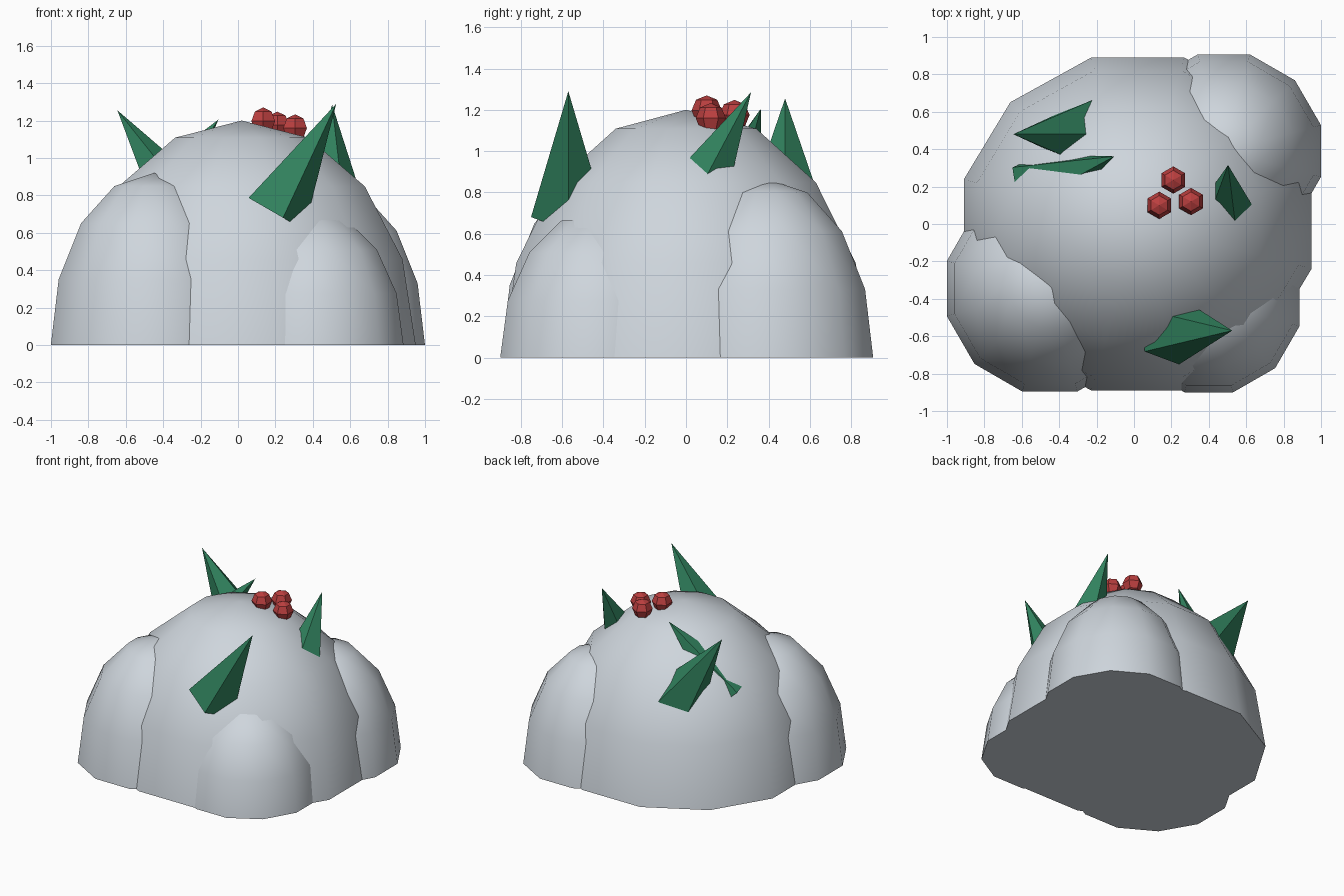
import bpy, bmesh, math
from mathutils import Vector, Matrix, Euler

if "Cube" in bpy.data.objects:
    bpy.data.objects.remove(bpy.data.objects["Cube"])


def material(name, rgb):
    m = bpy.data.materials.new(name)
    m.diffuse_color = (*rgb, 1)
    m.use_nodes = True
    m.node_tree.nodes["Principled BSDF"].inputs["Base Color"].default_value = m.diffuse_color
    return m


SNOW = material("pale_snow", (0.62, 0.67, 0.72))
LEAF = material("leaf_green", (0.03, 0.22, 0.11))
BERRY = material("berry_red", (0.50, 0.05, 0.05))


def finish(bm, name, mat):
    bmesh.ops.recalc_face_normals(bm, faces=bm.faces)
    me = bpy.data.meshes.new(name)
    bm.to_mesh(me)
    bm.free()
    me.materials.append(mat)
    ob = bpy.data.objects.new(name, me)
    bpy.context.collection.objects.link(ob)
    return ob


def dome(name, x, y, rx, ry, h):
    """Smooth 12-sided half ellipsoid with a flat base on the ground."""
    bm = bmesh.new()
    bmesh.ops.create_uvsphere(bm, u_segments=12, v_segments=8, radius=1)
    bmesh.ops.delete(bm, geom=[v for v in bm.verts if v.co.z < -0.01], context='VERTS')
    bmesh.ops.holes_fill(bm, edges=[e for e in bm.edges if e.is_boundary], sides=0)
    bm.transform(Matrix.Translation((x, y, 0)) @ Matrix.Diagonal((rx, ry, h, 1))
                 @ Matrix.Rotation(math.radians(15), 4, 'Z'))
    ob = finish(bm, name, SNOW)
    bpy.ops.object.select_all(action='DESELECT')
    ob.select_set(True)
    bpy.context.view_layer.objects.active = ob
    bpy.ops.object.shade_smooth_by_angle(angle=math.radians(50))


def leaf(name, tip, tilt_x, tilt_y, r=0.19, h=0.67):
    """Flat five-sided spike, tilted, placed by its tip."""
    rot = Euler((math.radians(tilt_x), math.radians(tilt_y), 0)).to_matrix()
    bm = bmesh.new()
    top = bm.verts.new(tip)
    ring = []
    for i in range(5):
        a = math.tau * i / 5
        ring.append(bm.verts.new(Vector(tip) + rot @ Vector((r * math.cos(a), r * math.sin(a), -h))))
    for i in range(5):
        bm.faces.new((top, ring[i], ring[(i + 1) % 5]))
    bm.faces.new(ring)
    finish(bm, name, LEAF)


def berry(name, pos):
    """Faceted six-sided ball."""
    bm = bmesh.new()
    bmesh.ops.create_uvsphere(bm, u_segments=6, v_segments=4, radius=0.073)
    bm.transform(Matrix.Translation(pos))
    finish(bm, name, BERRY)


# Snow mound with three side lumps
dome("snow_mound", 0.02, 0, 0.963, 0.921, 1.2)
dome("snow_lump_front_left", -0.45, -0.345, 0.57, 0.57, 0.92)
dome("snow_lump_back_right", 0.48, 0.39, 0.538, 0.535, 0.865)
dome("snow_lump_front_right", 0.40, -0.417, 0.502, 0.50, 0.72)

# Leaves poking out of the snow
leaf("leaf_front", (0.525, -0.57, 1.29), 0, 30)
leaf("leaf_back_left", (-0.645, 0.48, 1.255), 0, -33.5)
leaf("leaf_right", (0.503, 0.315, 1.285), -28, 0)
leaf("leaf_back", (-0.105, 0.362, 1.205), -14.5, 39)

# Berry cluster on top
for i, p in enumerate([(0.135, 0.10, 1.197), (0.21, 0.235, 1.175), (0.305, 0.12, 1.16)]):
    berry(f"berry_{i + 1}", p)
